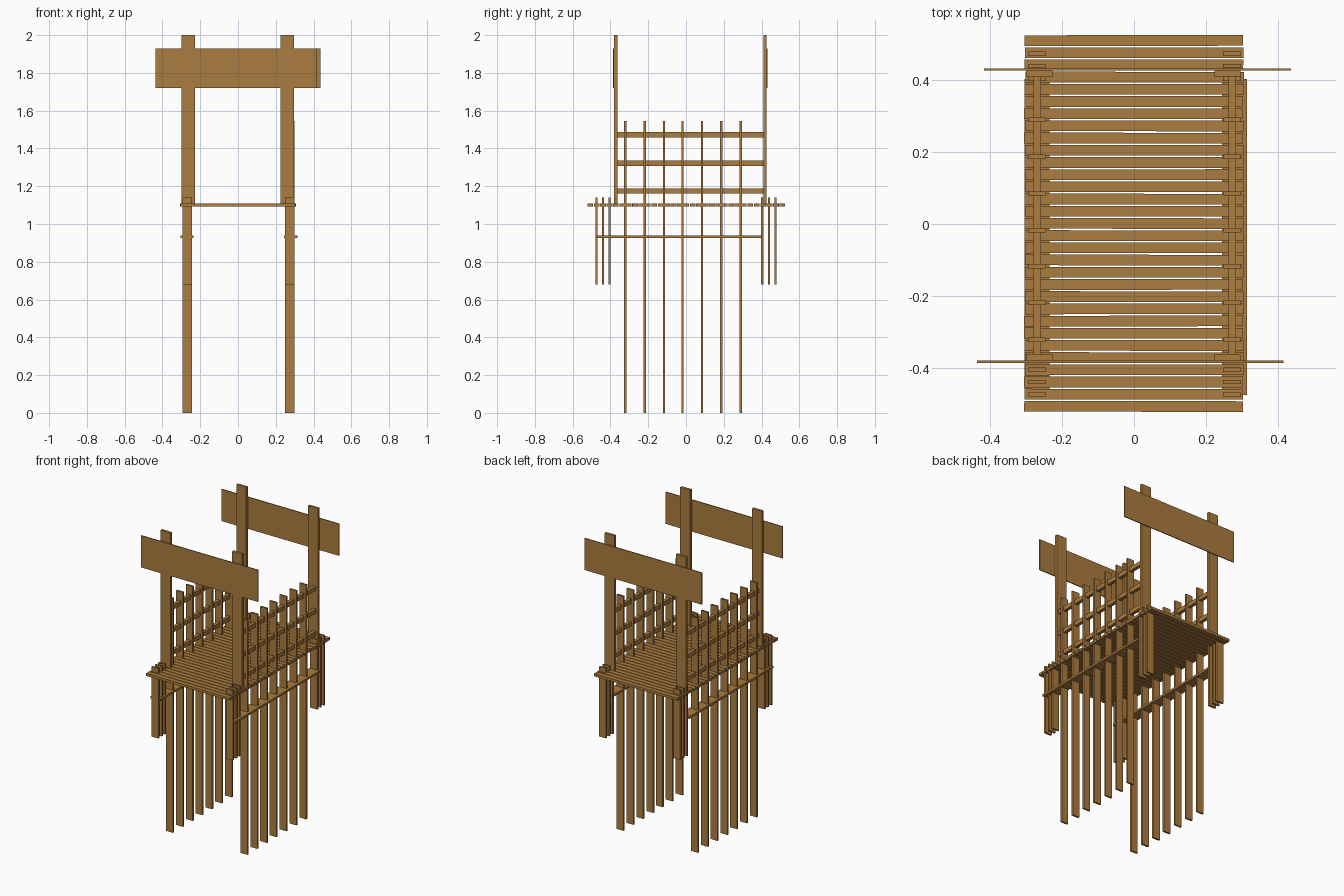
import bpy
import random

random.seed(4)
wood = bpy.data.materials.new("warm wood")
wood.diffuse_color = (0.41, 0.2, 0.05, 1)


def box(name, x0, x1, y0, y1, z0, z1, turn=0.0):
    """Plain wooden board given by its extents."""
    bpy.ops.mesh.primitive_cube_add(
        size=1, location=((x0 + x1) / 2, (y0 + y1) / 2, (z0 + z1) / 2))
    ob = bpy.context.object
    ob.name = name
    ob.scale = (x1 - x0, y1 - y0, z1 - z0)
    ob.rotation_euler.z = turn
    ob.data.materials.append(wood)
    return ob


# Deck planks, slightly uneven at the ends
for i in range(31):
    y = -0.507 + i * 0.0339
    s = random.uniform(-0.002, 0.002)
    box("deck_plank", -0.304 + s, 0.304 + s, y - 0.0148, y + 0.0148,
        1.092, 1.109, random.uniform(-0.002, 0.002))

for side, cx in (("left", -0.269), ("right", 0.273)):
    # Tall slats standing on the ground and rising through the deck
    for y in (-0.322, -0.219, -0.117, -0.018, 0.085, 0.187, 0.29):
        box(side + "_tall_slat", cx - 0.025, cx + 0.025, y - 0.006, y + 0.006, 0, 1.545)
    # Short hanging posts at both ends
    for y in (-0.474, -0.439, -0.405, 0.404, 0.439, 0.474):
        box(side + "_short_post", cx - 0.025, cx + 0.025, y - 0.006, y + 0.006, 0.68, 1.14)
    # Railing bars
    for z in (1.175, 1.322, 1.472):
        box(side + "_railing_bar", cx - 0.011, cx + 0.011, -0.37, 0.41, z - 0.014, z + 0.014)
    # Flat brace under the deck
    bx = -0.27 if cx < 0 else 0.279
    box(side + "_under_brace", bx - 0.035, bx + 0.035, -0.475, 0.403, 0.926, 0.94)
    # Gate posts, front and back
    px = -0.263 if cx < 0 else 0.26
    box(side + "_front_gate_post", px - 0.036, px + 0.036, -0.38, -0.362, 1.1, 2.0)
    box(side + "_back_gate_post", px - 0.036, px + 0.036, 0.409, 0.426, 1.1, 2.0)

# Wide boards across the gate posts
box("front_sign_board", -0.437, 0.415, -0.386, -0.38, 1.72, 1.93)
box("back_sign_board", -0.417, 0.437, 0.426, 0.432, 1.72, 1.93)
